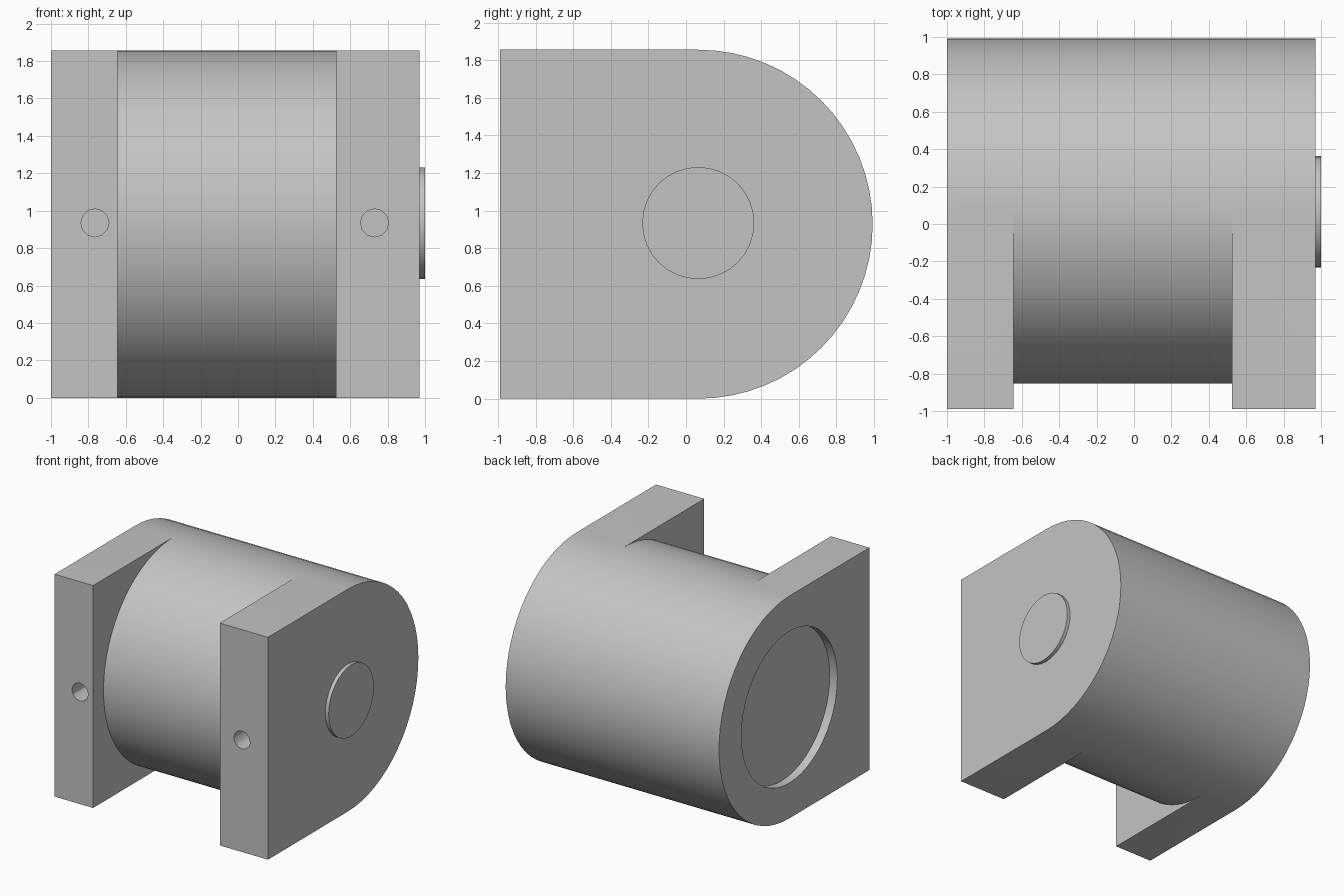
import bpy, bmesh
from math import sin, cos, pi

if "Cube" in bpy.data.objects:
    bpy.data.objects.remove(bpy.data.objects["Cube"])

CY, CZ, R = 0.065, 0.928, 0.928   # shared axis and outer radius
FRONT = -0.99
SEGS = 32                         # steps per half circle

grey = bpy.data.materials.new("plain grey")
grey.use_nodes = True
colour = (0.55, 0.55, 0.55, 1)
grey.diffuse_color = colour
grey.node_tree.nodes["Principled BSDF"].inputs["Base Color"].default_value = colour


def prism(name, points, axis, start, end):
    """Extrude a closed outline along x (points are y, z) or y (points are x, z)."""
    bm = bmesh.new()
    place = (lambda p: (start, p[0], p[1])) if axis == "x" else (lambda p: (p[0], start, p[1]))
    face = bm.faces.new([bm.verts.new(place(p)) for p in points])
    top = bmesh.ops.extrude_face_region(bm, geom=[face])["geom"]
    step = (end - start, 0, 0) if axis == "x" else (0, end - start, 0)
    bmesh.ops.translate(bm, vec=step, verts=[g for g in top if isinstance(g, bmesh.types.BMVert)])
    bmesh.ops.recalc_face_normals(bm, faces=bm.faces)
    mesh = bpy.data.meshes.new(name)
    bm.to_mesh(mesh)
    bm.free()
    mesh.materials.append(grey)
    obj = bpy.data.objects.new(name, mesh)
    bpy.context.collection.objects.link(obj)
    return obj


def arc(a, z, ra, rz, begin, sweep, steps):
    angles = [begin + sweep * i / steps for i in range(steps + 1)]
    return [(a + ra * cos(t), z + rz * sin(t)) for t in angles]


def circle(a, z, r, steps):
    return arc(a, z, r, r, 0, 2 * pi, steps)[:-1]


def cut(body, cutter):
    cutter.hide_render = True
    mod = body.modifiers.new("cut", "BOOLEAN")
    mod.operation = "DIFFERENCE"
    mod.solver = "EXACT"
    mod.object = cutter
    bpy.context.view_layer.objects.active = body
    bpy.ops.object.modifier_apply(modifier=mod.name)
    bpy.data.objects.remove(cutter)


def smooth(obj):
    bpy.ops.object.select_all(action="DESELECT")
    obj.select_set(True)
    bpy.context.view_layer.objects.active = obj
    bpy.ops.object.shade_smooth_by_angle(angle=pi / 6)


# Housing: square front, round back
housing = prism("housing", arc(CY, CZ, R, R, -pi / 2, pi, SEGS)
                + [(FRONT, CZ + R), (FRONT, CZ - R)], "x", -1.0, 0.97)

# Front slot that leaves the round drum between two arms
slot = prism("slot_cutter", arc(CY, CZ, 0.918, R, pi / 2, pi, SEGS)
             + [(CY, -0.2), (-1.2, -0.2), (-1.2, 2.1), (CY, 2.1)], "x", -0.645, 0.525)
cut(housing, slot)

# Round recess in one end
cut(housing, prism("recess_cutter", circle(CY, CZ, 0.633, 48), "x", -1.1, -0.93))

# Bolt hole in each arm
for x in (-0.765, 0.73):
    cut(housing, prism("hole_cutter", circle(x, 0.935, 0.075, 12), "y", -1.1, -0.69))
smooth(housing)

# Low boss on the other end
smooth(prism("boss", circle(CY, 0.934, 0.298, 32), "x", 0.9, 1.0))
